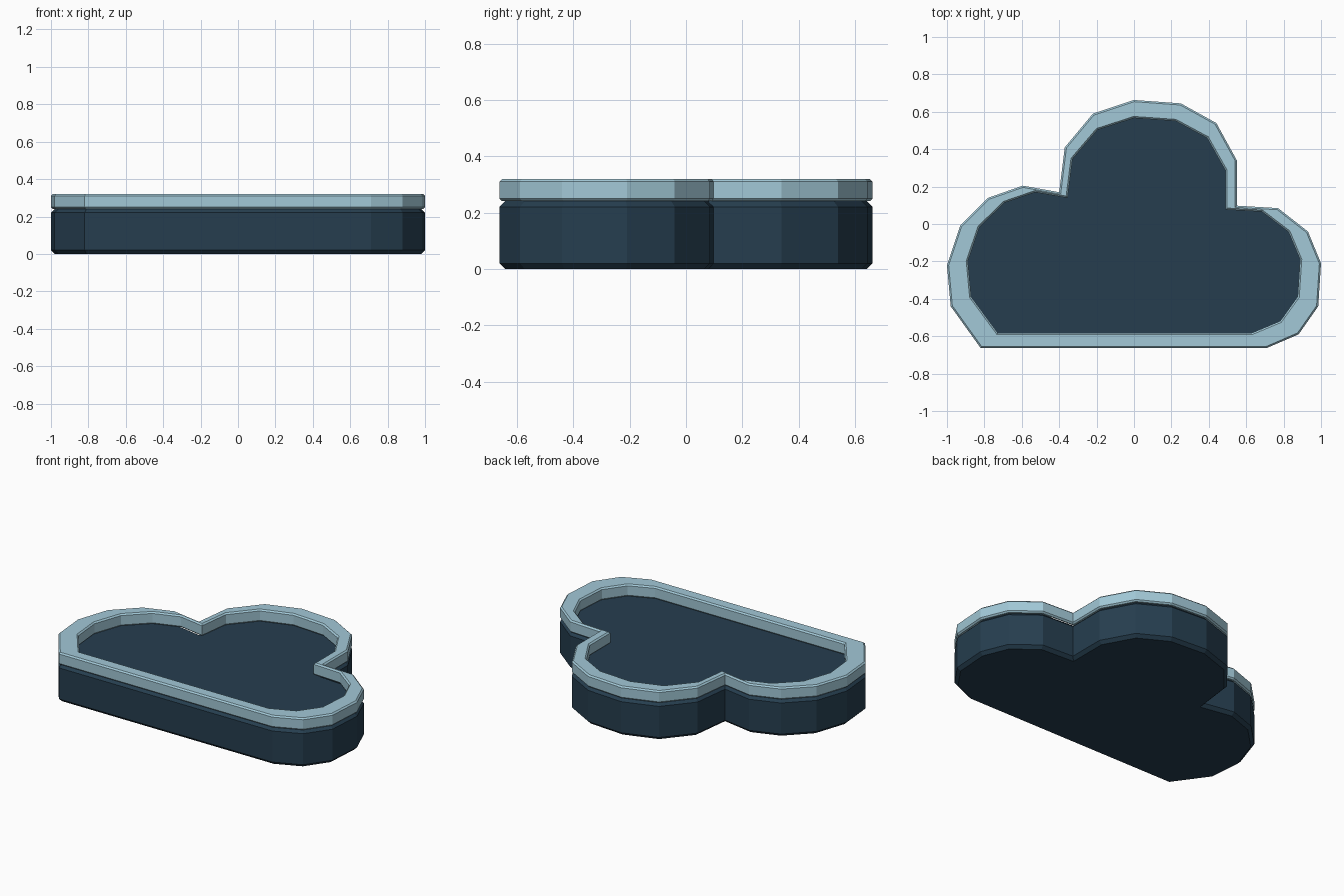
import bpy, bmesh

cube = bpy.data.objects.get("Cube")
if cube:
    bpy.data.objects.remove(cube, do_unlink=True)

# Cloud outline, counter-clockwise from the front left corner
OUTLINE = [(-0.82, -0.663), (0.71, -0.663), (0.88, -0.59), (0.985, -0.44), (1.0, -0.21),
           (0.93, -0.04), (0.77, 0.085), (0.55, 0.098), (0.55, 0.34), (0.44, 0.54),
           (0.25, 0.645), (0, 0.663), (-0.22, 0.59), (-0.37, 0.41), (-0.40, 0.17),
           (-0.595, 0.205), (-0.78, 0.14), (-0.93, -0.01), (-1.0, -0.22), (-0.98, -0.44)]
# Rim opening is a slightly smaller copy of the outline
OPENING = [(x * 0.888, y * 0.866 - 0.008) for x, y in OUTLINE]


def material(name, color):
    mat = bpy.data.materials.new(name)
    mat.use_nodes = True
    mat.diffuse_color = (*color, 1)
    mat.node_tree.nodes["Principled BSDF"].inputs["Base Color"].default_value = (*color, 1)
    return mat


def ring(bm, points, z):
    return [bm.verts.new((x, y, z)) for x, y in points]


def bridge(bm, a, b):
    n = len(a)
    for i in range(n):
        j = (i + 1) % n
        bm.faces.new((a[i], a[j], b[j], b[i]))


def finish(bm, name, mat, width):
    # Chamfer the horizontal edges between walls and caps
    bmesh.ops.recalc_face_normals(bm, faces=bm.faces)
    edges = [e for e in bm.edges
             if abs(e.verts[0].co.z - e.verts[1].co.z) < 1e-5
             and e.calc_face_angle(0) > 1]
    bmesh.ops.bevel(bm, geom=edges, offset=width, segments=1,
                    affect='EDGES', profile=0.5)
    mesh = bpy.data.meshes.new(name)
    bm.to_mesh(mesh)
    bm.free()
    mesh.materials.append(mat)
    obj = bpy.data.objects.new(name, mesh)
    bpy.context.collection.objects.link(obj)
    return obj


# Solid cloud base
bm = bmesh.new()
low, high = ring(bm, OUTLINE, 0), ring(bm, OUTLINE, 0.241)
bridge(bm, low, high)
bm.faces.new(low[::-1])
bm.faces.new(high)
finish(bm, "cloud_base", material("dark slate blue", (0.019, 0.048, 0.078)), 0.02)

# Raised rim around the top
bm = bmesh.new()
loops = [ring(bm, OUTLINE, 0.241), ring(bm, OUTLINE, 0.32),
         ring(bm, OPENING, 0.32), ring(bm, OPENING, 0.241)]
for k in range(4):
    bridge(bm, loops[k], loops[(k + 1) % 4])
finish(bm, "cloud_rim", material("pale blue", (0.36, 0.58, 0.68)), 0.009)
